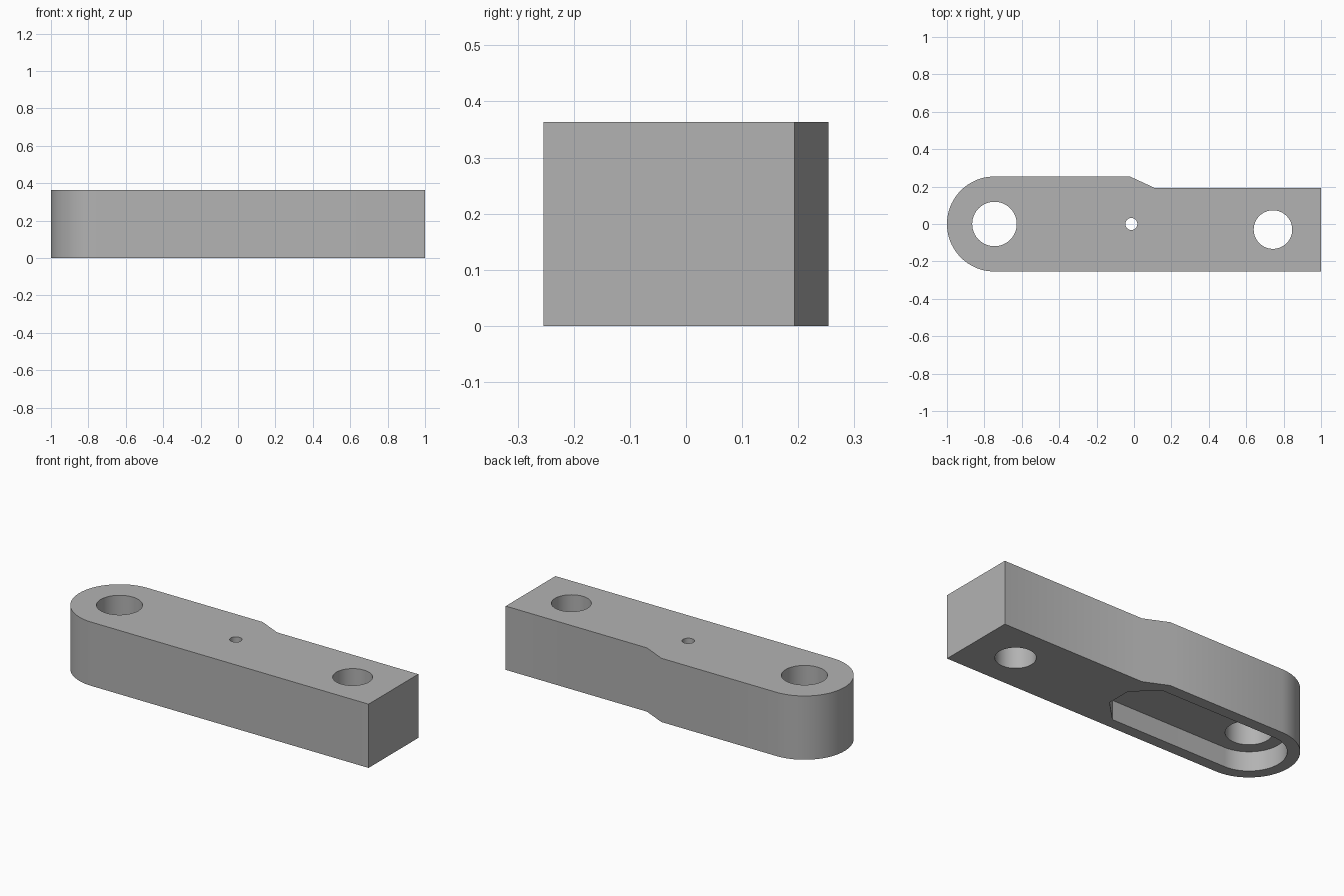
import bpy
import bmesh
from math import cos, sin, pi, radians

cube = bpy.data.objects.get("Cube")
if cube:
    bpy.data.objects.remove(cube, do_unlink=True)

HEIGHT = 0.363
RADIUS = 0.254
PIVOT_X = -0.746
POCKET_RADIUS = 0.19
POCKET_DEPTH = 0.11

steel = bpy.data.materials.new("grey_steel")
steel.use_nodes = True
colour = (0.45, 0.45, 0.45, 1)
steel.diffuse_color = colour
steel.node_tree.nodes["Principled BSDF"].inputs["Base Color"].default_value = colour


def arc(x, y, r, start, end, steps):
    """Points along an arc, angles in radians."""
    return [(x + r * cos(start + (end - start) * i / steps),
             y + r * sin(start + (end - start) * i / steps))
            for i in range(steps + 1)]


def prism(name, outline, bottom, top):
    """Extrude a counter-clockwise outline between two heights."""
    bm = bmesh.new()
    face = bm.faces.new([bm.verts.new((x, y, bottom)) for x, y in outline])
    new = bmesh.ops.extrude_face_region(bm, geom=[face])["geom"]
    verts = [v for v in new if isinstance(v, bmesh.types.BMVert)]
    bmesh.ops.translate(bm, verts=verts, vec=(0, 0, top - bottom))
    bmesh.ops.recalc_face_normals(bm, faces=bm.faces)
    mesh = bpy.data.meshes.new(name)
    bm.to_mesh(mesh)
    bm.free()
    mesh.materials.append(steel)
    obj = bpy.data.objects.new(name, mesh)
    bpy.context.collection.objects.link(obj)
    return obj


# Link body: rounded left end, stepped back edge
body = prism("link_body",
             arc(PIVOT_X, 0, RADIUS, pi / 2, 3 * pi / 2, 48)
             + [(1, -RADIUS), (1, 0.193), (0.11, 0.193), (-0.022, RADIUS)],
             0, HEIGHT)

# Underside pocket: rounded at one end, chamfered at the other
cutters = [prism("pocket_cutter",
                 arc(PIVOT_X, 0, POCKET_RADIUS, pi / 2, 3 * pi / 2, 48)
                 + [(-0.02, -POCKET_RADIUS), (0.1, -0.07),
                    (0.1, 0.07), (-0.02, POCKET_RADIUS)],
                 -0.1, POCKET_DEPTH)]

# Through holes
for name, x, y, r in (("large_hole", PIVOT_X, 0, 0.119),
                      ("pin_hole", -0.014, 0, 0.032),
                      ("end_hole", 0.743, -0.03, 0.103)):
    circle = arc(x, y, r, 0, 2 * pi, 64)[:-1]
    cutters.append(prism(name + "_cutter", circle, -0.2, HEIGHT + 0.1))

bpy.context.view_layer.objects.active = body
for cutter in cutters:
    cutter.hide_render = True
    cut = body.modifiers.new(cutter.name, 'BOOLEAN')
    cut.operation = 'DIFFERENCE'
    cut.solver = 'EXACT'
    cut.object = cutter
    bpy.ops.object.modifier_apply(modifier=cut.name)
    bpy.data.objects.remove(cutter, do_unlink=True)

# Smooth curved walls, keep rims sharp
bpy.ops.object.select_all(action='DESELECT')
body.select_set(True)
bpy.ops.object.shade_smooth_by_angle(angle=radians(30))
